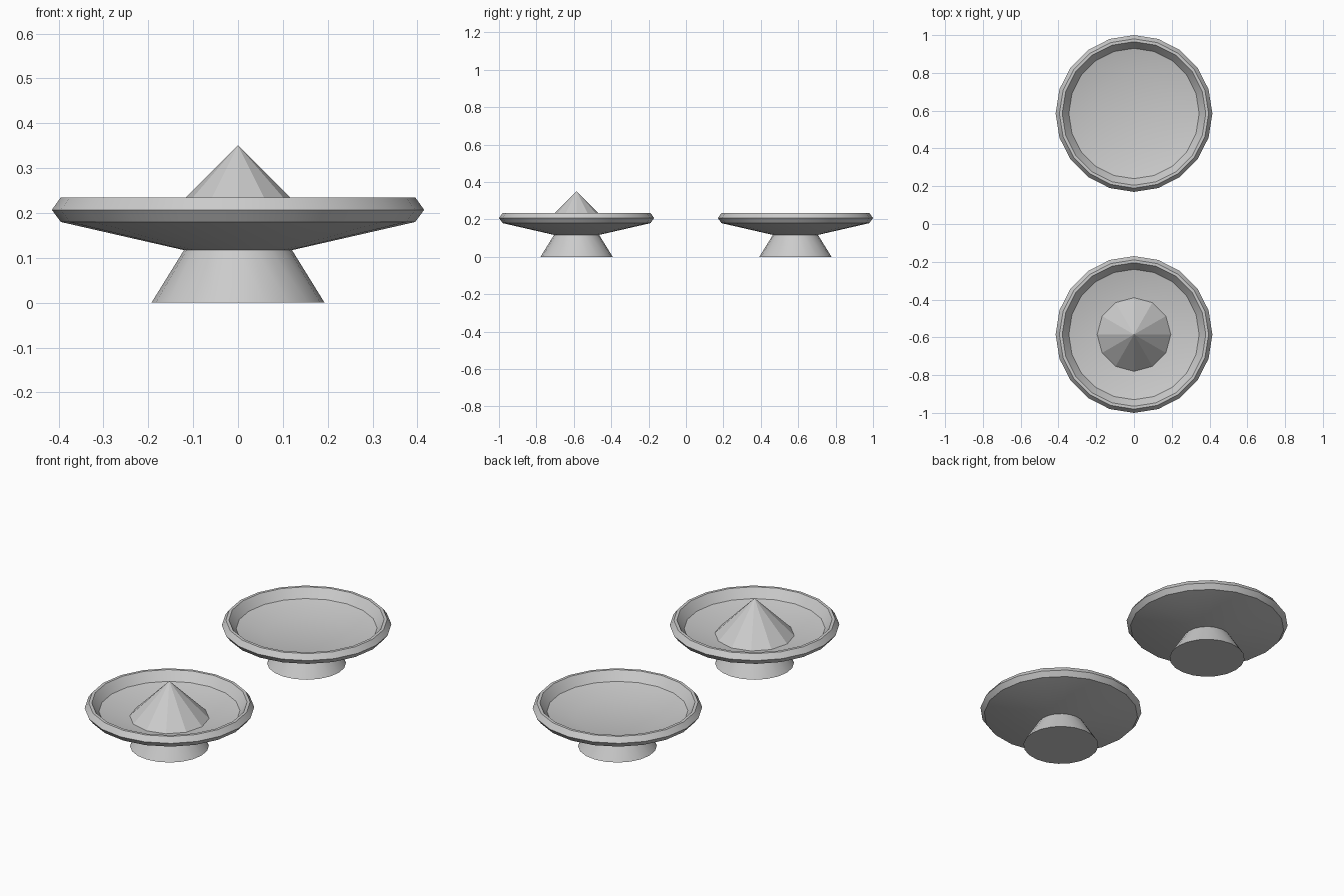
import bpy, bmesh
from math import cos, sin, pi, radians

if "Cube" in bpy.data.objects:
    bpy.data.objects.remove(bpy.data.objects["Cube"])


def lathe(name, profile, sides, y, smooth=True):
    """Revolve an (r, z) profile around z; r = 0 makes a single pole, open ends are capped."""
    bm = bmesh.new()
    rings = []
    for r, z in profile:
        n = sides if r > 0 else 1
        rings.append([bm.verts.new((r * sin(2 * pi * i / n), r * cos(2 * pi * i / n), z))
                      for i in range(n)])
    for a, b in zip(rings, rings[1:]):
        for i in range(sides):
            j = (i + 1) % sides
            if len(b) == 1:
                bm.faces.new((a[i], a[j], b[0]))
            else:
                bm.faces.new((a[i], a[j], b[j], b[i]))
    for ring in (rings[0], rings[-1]):
        if len(ring) > 1:
            bm.faces.new(ring)
    bmesh.ops.recalc_face_normals(bm, faces=bm.faces[:])
    mesh = bpy.data.meshes.new(name)
    bm.to_mesh(mesh)
    bm.free()
    ob = bpy.data.objects.new(name, mesh)
    ob.location.y = y
    bpy.context.collection.objects.link(ob)
    if smooth:
        bpy.ops.object.select_all(action='DESELECT')
        ob.select_set(True)
        bpy.context.view_layer.objects.active = ob
        bpy.ops.object.shade_smooth_by_angle(angle=radians(30))
    return ob


FOOT = [(0.193, 0), (0.12, 0.118)]
# underside, rounded rim, inner wall, sloping dish, flat floor
BOWL = [(0.115, 0.116), (0.395, 0.18), (0.415, 0.207), (0.395, 0.235),
        (0.38, 0.235), (0.365, 0.215), (0.345, 0.188), (0.21, 0.156)]
HEAP = [(0.195, 0.156), (0, 0.351)]

for label, y in (("empty", 0.585), ("filled", -0.585)):
    lathe(label + "_bowl_foot", FOOT, 20, y)
    lathe(label + "_bowl_dish", BOWL, 20, y)

# faceted cone of contents in the front bowl
lathe("powder_heap", HEAP, 12, -0.585, smooth=False)
